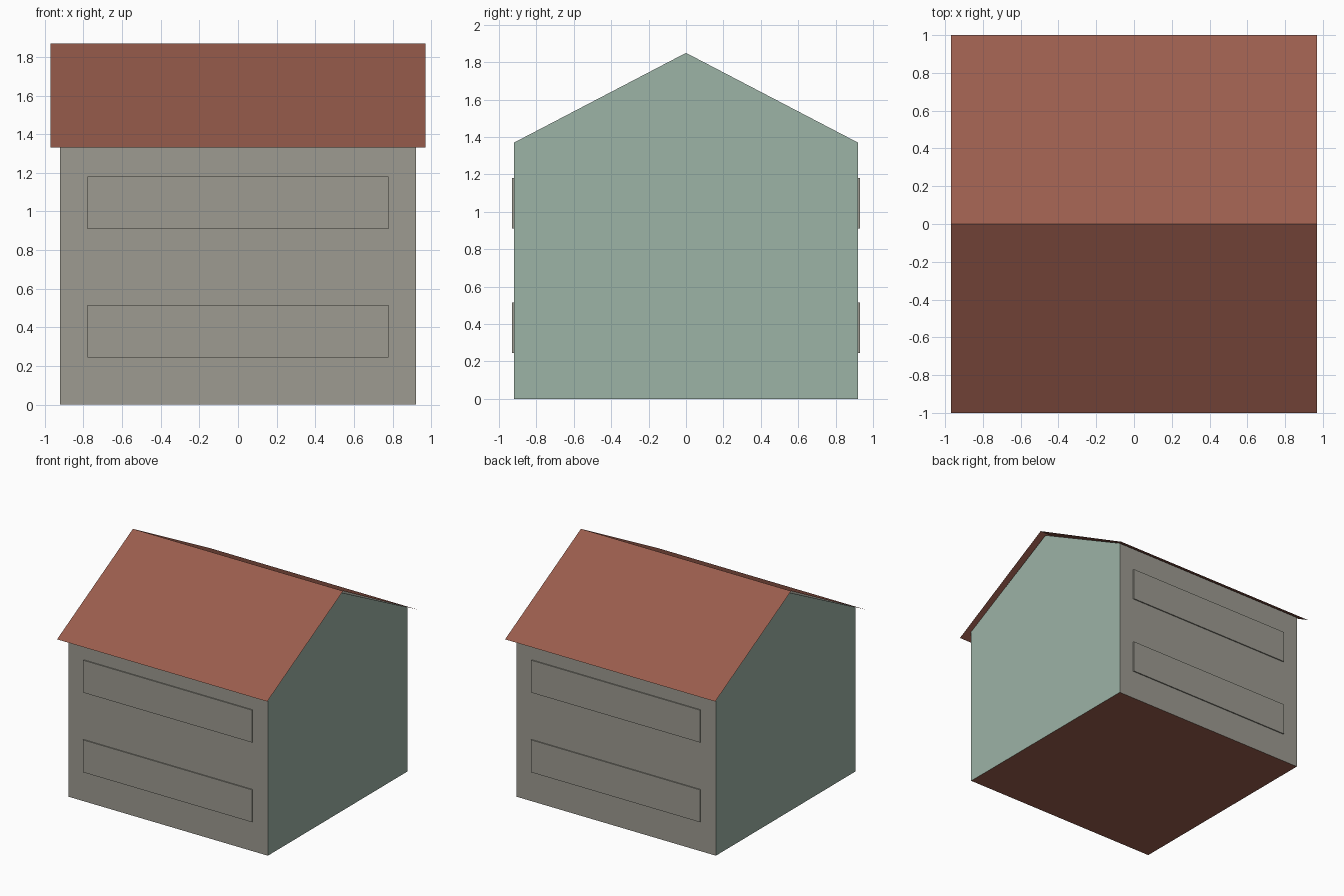
import bpy, bmesh

cube = bpy.data.objects.get("Cube")
if cube:
    bpy.data.objects.remove(cube, do_unlink=True)


def material(name, rgb):
    mat = bpy.data.materials.new(name)
    mat.use_nodes = True
    mat.diffuse_color = (*rgb, 1)
    mat.node_tree.nodes["Principled BSDF"].inputs["Base Color"].default_value = (*rgb, 1)
    return mat


ROOF = material("red brown roof", (0.323, 0.109, 0.074))
WALL = material("warm grey wall", (0.337, 0.328, 0.283))
GABLE = material("sage green gable", (0.332, 0.451, 0.381))


def extrude_profile(name, profile, half_length, mats, closed=True):
    """Sweep a (y, z) profile along x; a closed profile also gets end caps."""
    bm = bmesh.new()
    left, right = ([bm.verts.new((x, y, z)) for y, z in profile]
                   for x in (-half_length, half_length))
    count = len(profile)
    for i in range(count if closed else count - 1):
        j = (i + 1) % count
        bm.faces.new((left[i], left[j], right[j], right[i]))
    if closed:
        bm.faces.new(left)
        bm.faces.new(right)
    bmesh.ops.recalc_face_normals(bm, faces=bm.faces)
    if not closed and bm.faces[:][0].normal.z < 0:
        bmesh.ops.reverse_faces(bm, faces=bm.faces)
    mesh = bpy.data.meshes.new(name)
    bm.to_mesh(mesh)
    bm.free()
    obj = bpy.data.objects.new(name, mesh)
    bpy.context.collection.objects.link(obj)
    for mat in mats:
        mesh.materials.append(mat)
    return obj


# House body: grey long walls, green gable ends, brown floor
HALF = 0.92
body = extrude_profile(
    "house_body",
    [(-HALF, 0), (HALF, 0), (HALF, 1.37), (0, 1.85), (-HALF, 1.37)],
    HALF, [WALL, GABLE, ROOF])
for face in body.data.polygons:
    if abs(face.normal.x) > 0.5:
        face.material_index = 1
    elif face.normal.z < -0.5:
        face.material_index = 2

# Thin folded roof sheet with overhanging eaves
extrude_profile("roof", [(-1, 1.33), (0, 1.87), (1, 1.33)], 0.97, [ROOF], closed=False)

# Shallow raised bands, two storeys on each long wall
for side, label in ((-1, "front"), (1, "back")):
    for low, storey in ((0.245, "lower"), (0.91, "upper")):
        inner, outer, high = side * HALF, side * (HALF + 0.009), low + 0.27
        extrude_profile(f"{label}_{storey}_band",
                        [(inner, low), (outer, low), (outer, high), (inner, high)],
                        0.78, [WALL])
